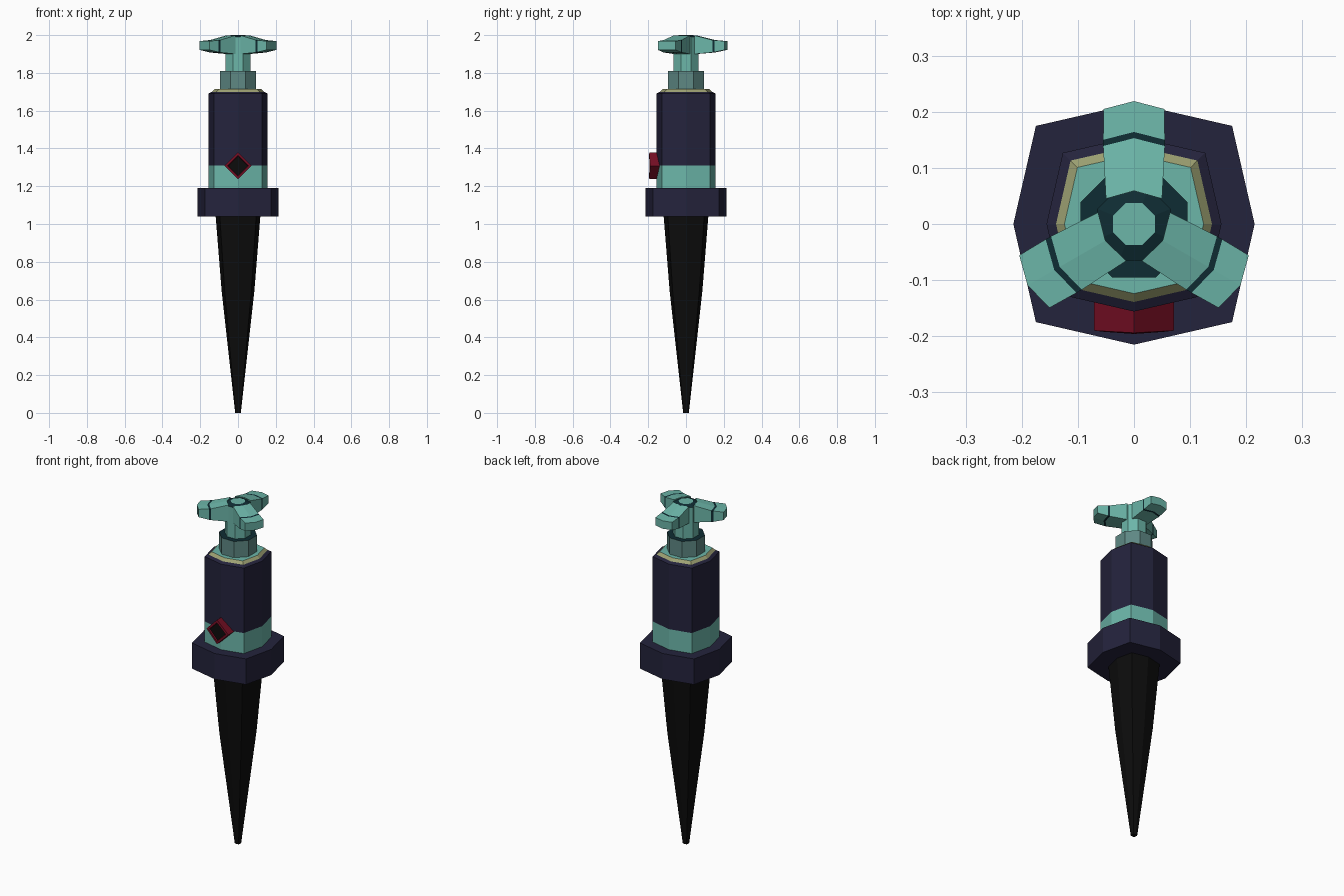
import bpy, bmesh, math
from mathutils import Matrix, Vector

if "Cube" in bpy.data.objects:
    bpy.data.objects.remove(bpy.data.objects["Cube"])


def mat(name, r, g, b):
    lin = [((c / 255 + 0.055) / 1.055) ** 2.4 if c > 10 else c / 255 / 12.92 for c in (r, g, b)]
    m = bpy.data.materials.new(name)
    m.diffuse_color = (*lin, 1)
    m.use_nodes = True
    m.node_tree.nodes["Principled BSDF"].inputs["Base Color"].default_value = m.diffuse_color
    return m


TEAL = mat("teal", 108, 182, 169)
NAVY = mat("navy", 36, 35, 60)
OLIVE = mat("olive", 158, 162, 115)
RED = mat("deep red", 118, 14, 36)
SLATE = mat("slate teal", 94, 136, 132)
DARK = mat("dark teal", 15, 44, 51)
BLACK = mat("black", 12, 12, 12)


def loft(name, rings, colours, start, end, xform=None):
    """Skin a list of point rings; one colour per segment plus one per cap."""
    mats = list(dict.fromkeys(colours + [start, end]))
    bm = bmesh.new()
    vs = [[bm.verts.new(p) for p in r] for r in rings]
    n = len(vs[0])
    for k, col in enumerate(colours):
        for i in range(n):
            j = (i + 1) % n
            f = bm.faces.new((vs[k][i], vs[k][j], vs[k + 1][j], vs[k + 1][i]))
            f.material_index = mats.index(col)
    bm.faces.new(vs[0][::-1]).material_index = mats.index(start)
    bm.faces.new(vs[-1]).material_index = mats.index(end)
    bmesh.ops.recalc_face_normals(bm, faces=bm.faces)
    if xform:
        bm.transform(xform)
    me = bpy.data.meshes.new(name)
    bm.to_mesh(me)
    bm.free()
    for m in mats:
        me.materials.append(m)
    ob = bpy.data.objects.new(name, me)
    bpy.context.collection.objects.link(ob)
    return ob


def squarish(r, z):
    """Eight-sided ring, corners pushed out on the diagonals."""
    return [Vector((math.cos(i * math.pi / 4), math.sin(i * math.pi / 4), 0))
            * r * (1.15 if i % 2 else 1) + Vector((0, 0, z)) for i in range(8)]


def octagon(flat, z):
    """Regular octagon with a flat side facing front."""
    r = flat / math.cos(math.pi / 8)
    return [Vector((r * math.cos((i + .5) * math.pi / 4), r * math.sin((i + .5) * math.pi / 4), z))
            for i in range(8)]


# spike
loft("spike", [squarish(r, z) for r, z in ((.015, 0), (.087, .65), (.119, 1.05))],
     [BLACK] * 2, BLACK, BLACK)

# collar
loft("collar", [squarish(.215, 1.04), squarish(.215, 1.19)], [NAVY], NAVY, NAVY)

# body with teal band, navy sleeve and olive bevelled rim
loft("body", [squarish(r, z) for r, z in
              ((.156, 1.185), (.156, 1.31), (.156, 1.69), (.139, 1.70), (.124, 1.715))],
     [TEAL, NAVY, NAVY, OLIVE], TEAL, TEAL)

# neck
loft("neck", [octagon(.095, 1.70), octagon(.095, 1.81)], [SLATE], SLATE, DARK)

# handle stem and hub
loft("handle_stem", [octagon(r, z) for r, z in
                     ((.065, 1.80), (.065, 1.99), (.037, 2.0))],
     [TEAL, DARK], TEAL, TEAL)


# three handle arms with a dark chevron band
def arm_ring(r, w, lo, hi, bow=.014):
    return [(r, -w, lo), (r + bow, 0, lo), (r, w, lo), (r, w, hi), (r + bow, 0, hi), (r, -w, hi)]


for k in range(3):
    loft(f"handle_arm_{k + 1}",
         [arm_ring(.045, .05, 1.90, 1.998), arm_ring(.139, .055, 1.908, 1.974),
          arm_ring(.150, .055, 1.91, 1.973), arm_ring(.205, .054, 1.922, 1.968)],
         [TEAL, DARK, TEAL], TEAL, TEAL,
         Matrix.Rotation(math.radians(90 + 120 * k), 4, 'Z'))


# diamond button on the front, with dark inset
def diamond(r, y, bow=.004):
    return [(r, y + bow, 1.308), (0, y, 1.308 + r), (-r, y + bow, 1.308), (0, y, 1.308 - r)]


loft("diamond_button", [diamond(.071, -.13), diamond(.071, -.194),
                        diamond(.055, -.196), diamond(.052, -.188)],
     [RED, RED, RED], RED, BLACK)
